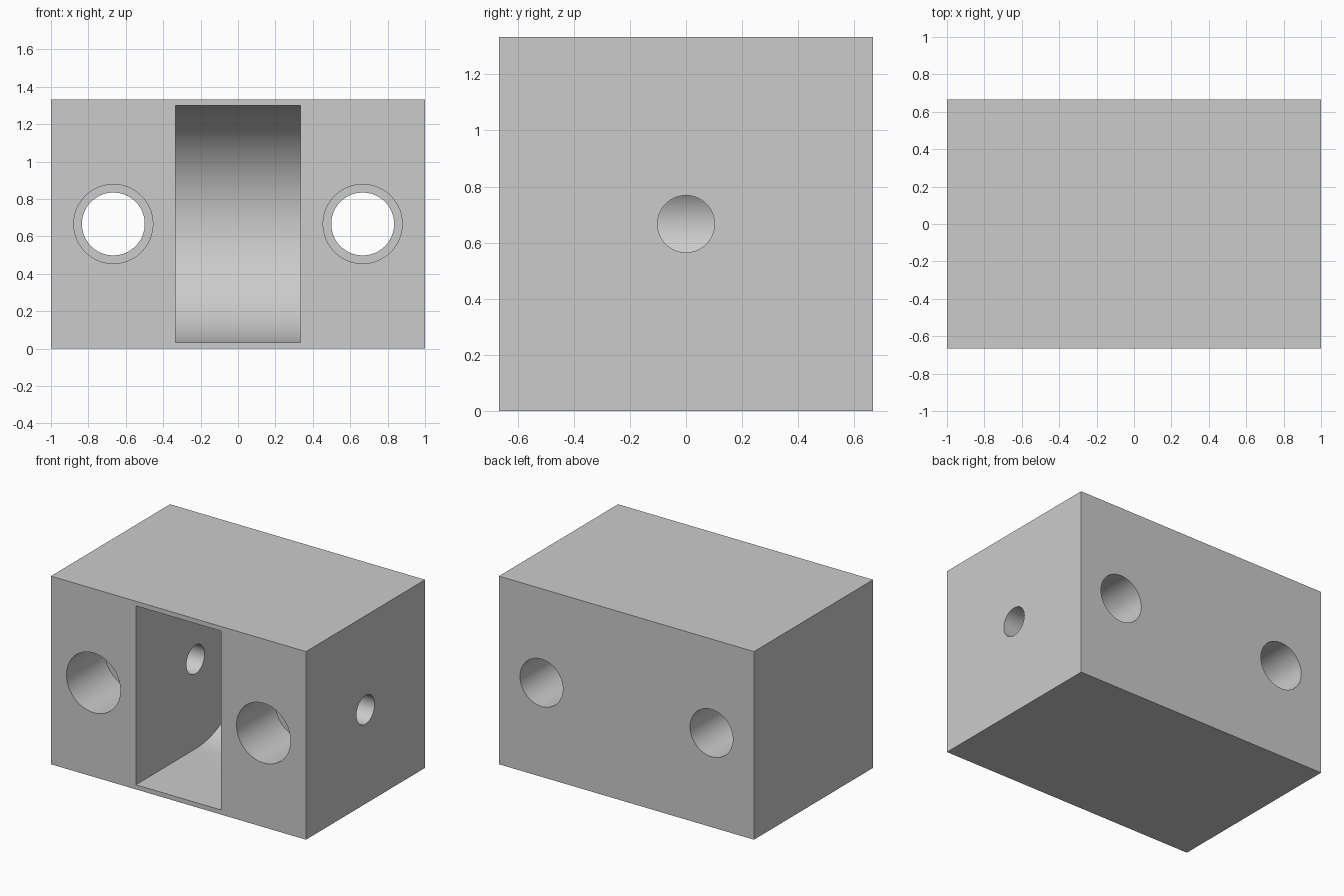
import bpy, bmesh, math
from mathutils import Matrix

if "Cube" in bpy.data.objects:
    bpy.data.objects.remove(bpy.data.objects["Cube"])

W, D, H = 2.0, 4 / 3, 4 / 3      # block size
ZC = H / 2                       # height of all hole axes

grey = bpy.data.materials.new("light grey")
grey.diffuse_color = (0.6, 0.6, 0.6, 1)
grey.use_nodes = True
grey.node_tree.nodes["Principled BSDF"].inputs["Base Color"].default_value = grey.diffuse_color


def to_object(bm, name):
    bmesh.ops.recalc_face_normals(bm, faces=bm.faces)
    me = bpy.data.meshes.new(name)
    bm.to_mesh(me)
    bm.free()
    me.materials.append(grey)
    ob = bpy.data.objects.new(name, me)
    bpy.context.collection.objects.link(ob)
    return ob


def rod(name, axis, start, end, radius, offset=0.0):
    """Cylinder along x or y from start to end, shifted sideways by offset."""
    mid = (start + end) / 2
    if axis == 'X':
        m = Matrix.Translation((mid, offset, ZC)) @ Matrix.Rotation(math.pi / 2, 4, 'Y')
    else:
        m = Matrix.Translation((offset, mid, ZC)) @ Matrix.Rotation(math.pi / 2, 4, 'X')
    bm = bmesh.new()
    bmesh.ops.create_cone(bm, cap_ends=True, segments=96, radius1=radius,
                          radius2=radius, depth=end - start, matrix=m)
    return to_object(bm, name)


# Main block
bm = bmesh.new()
bmesh.ops.create_cube(bm, size=1, matrix=Matrix.Translation((0, 0, ZC))
                      @ Matrix.Diagonal((W, D, H, 1)))
block = to_object(bm, "block")

# Round-backed pocket, open at the front
R, N = 0.634, 64
profile = [(-0.8, ZC - R)]
profile += [(R * math.cos(a), ZC + R * math.sin(a))
            for a in (-math.pi / 2 + math.pi * i / N for i in range(N + 1))]
profile.append((-0.8, ZC + R))
bm = bmesh.new()
face = bm.faces.new([bm.verts.new((-1 / 3, y, z)) for y, z in profile])
ext = bmesh.ops.extrude_face_region(bm, geom=[face])
bmesh.ops.translate(bm, vec=(2 / 3, 0, 0),
                    verts=[v for v in ext["geom"] if isinstance(v, bmesh.types.BMVert)])
cutters = [to_object(bm, "pocket_cutter")]

# Stepped bolt holes, front to back
for side, x in (("left", -2 / 3), ("right", 2 / 3)):
    cutters.append(rod(side + "_bore_cutter", 'Y', -0.8, 0.8, 0.168, x))
    cutters.append(rod(side + "_counterbore_cutter", 'Y', -0.8, -D / 2 + 0.43, 0.2115, x))

# Cross hole from the right face into the left bore
cutters.append(rod("cross_hole_cutter", 'X', -2 / 3, 1.2, 0.1015))

for c in cutters:
    c.hide_render = True
    mod = block.modifiers.new(c.name, 'BOOLEAN')
    mod.operation = 'DIFFERENCE'
    mod.solver = 'EXACT'
    mod.object = c

# Apply the cuts and drop the cutters
bpy.context.view_layer.update()
result = bpy.data.meshes.new_from_object(
    block.evaluated_get(bpy.context.evaluated_depsgraph_get()))
block.modifiers.clear()
block.data = result
block.data.materials.clear()
block.data.materials.append(grey)
for p in block.data.polygons:
    p.material_index = 0
for c in cutters:
    bpy.data.objects.remove(c, do_unlink=True)

bpy.context.view_layer.objects.active = block
block.select_set(True)
bpy.ops.object.shade_smooth_by_angle(angle=math.radians(30))
